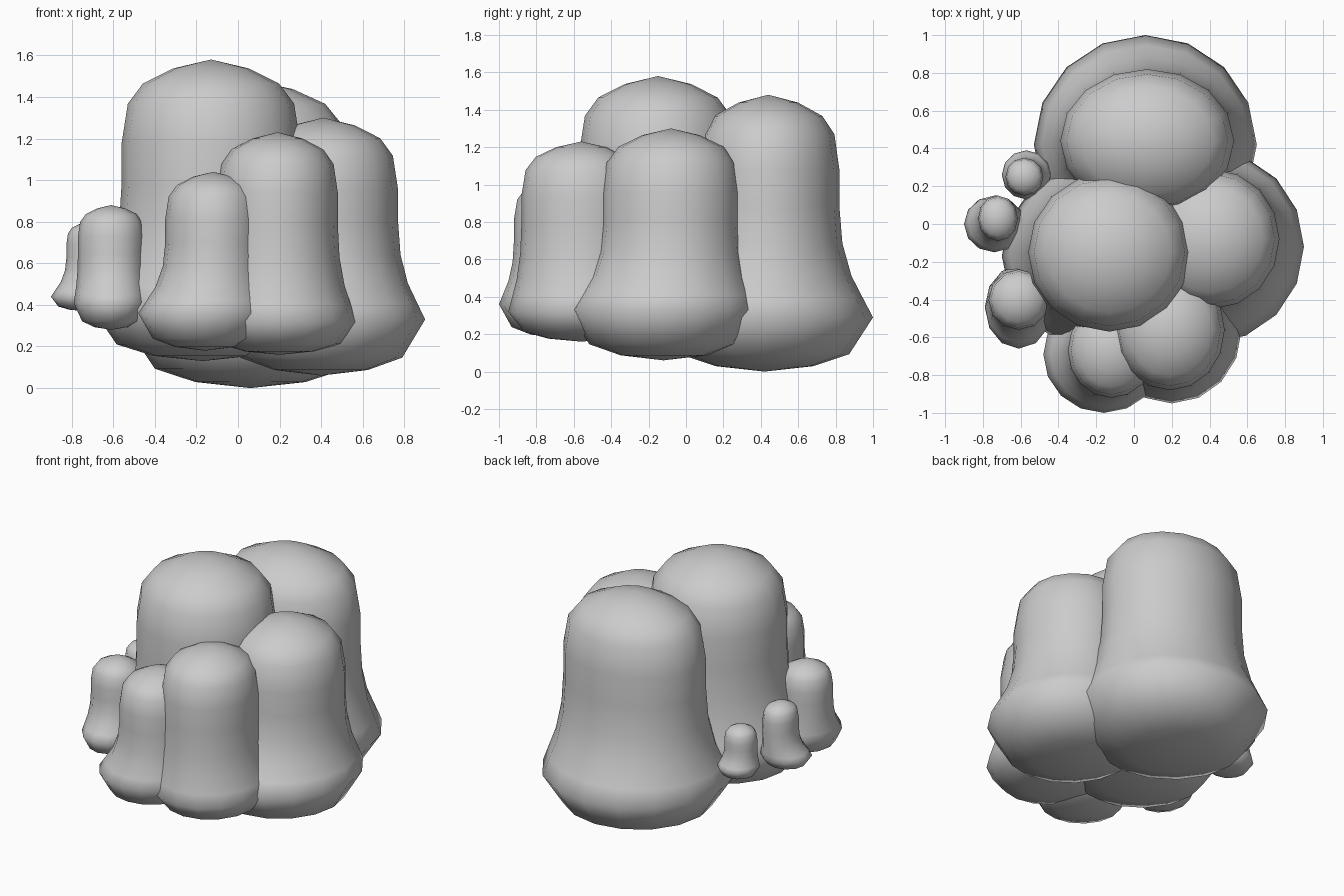
import bpy, bmesh
from math import sin, cos, pi

if "Cube" in bpy.data.objects:
    bpy.data.objects.remove(bpy.data.objects["Cube"])

# Section curves: underside (height fraction, radius fraction),
# flared body (height fraction, weight of the base ellipse),
# domed cap (depth / top radius, radius fraction)
UNDER = [(0.1, 0.45), (0.32, 0.78), (1.0, 1.0)]
BODY = [(0.13, 0.7), (0.28, 0.36), (0.5, 0.09), (0.75, 0.0)]
CAP = [(0.95, 1.0), (0.5, 0.93), (0.27, 0.76), (0.1, 0.42)]


def lump(name, base, top, z0, zb, z1, sides=16):
    """Rounded pillar; base and top are ellipses (cx, cy, rx, ry)."""
    rt = (top[2] + top[3]) / 2
    shoulder = z1 - 0.95 * rt
    rings = [(z0 + f * (zb - z0), base, r) for f, r in UNDER]
    for f, w in BODY:
        mix = [w * b + (1 - w) * t for b, t in zip(base, top)]
        rings.append((zb + f * (shoulder - zb), mix, 1.0))
    rings += [(z1 - d * rt, top, r) for d, r in CAP]

    bm = bmesh.new()
    loops = []
    for z, (cx, cy, rx, ry), r in rings:
        loops.append([bm.verts.new((cx + rx * r * cos(2 * pi * i / sides),
                                    cy + ry * r * sin(2 * pi * i / sides), z))
                      for i in range(sides)])
    bottom = bm.verts.new((base[0], base[1], z0))
    tip = bm.verts.new((top[0], top[1], z1))
    for i in range(sides):
        j = (i + 1) % sides
        bm.faces.new((bottom, loops[0][j], loops[0][i]))
        bm.faces.new((tip, loops[-1][i], loops[-1][j]))
        for a, b in zip(loops, loops[1:]):
            bm.faces.new((a[i], a[j], b[j], b[i]))
    for f in bm.faces:
        f.smooth = True
    mesh = bpy.data.meshes.new(name)
    bm.to_mesh(mesh)
    bm.free()
    ob = bpy.data.objects.new(name, mesh)
    bpy.context.collection.objects.link(ob)
    return ob


# Large pillars
lump("main_pillar", (-0.17, -0.17, 0.53, 0.50), (-0.13, -0.15, 0.43, 0.42), 0.13, 0.38, 1.58)
lump("back_pillar", (0.06, 0.42, 0.59, 0.58), (0.07, 0.44, 0.46, 0.38), 0.0, 0.29, 1.48)
lump("right_pillar", (0.40, -0.12, 0.50, 0.51), (0.41, -0.08, 0.36, 0.37), 0.06, 0.33, 1.30)

# Front pillars
lump("front_right_pillar", (0.20, -0.56, 0.37, 0.39), (0.19, -0.56, 0.29, 0.32), 0.16, 0.32, 1.23)
lump("front_pillar", (-0.16, -0.69, 0.32, 0.31), (-0.12, -0.67, 0.23, 0.25), 0.18, 0.36, 1.04)

# Small side lumps
lump("left_front_lump", (-0.61, -0.44, 0.18, 0.22), (-0.61, -0.40, 0.16, 0.16), 0.28, 0.41, 0.88, 12)
lump("left_middle_lump", (-0.74, 0.00, 0.16, 0.15), (-0.72, 0.03, 0.105, 0.12), 0.37, 0.44, 0.80, 12)
lump("left_back_lump", (-0.57, 0.26, 0.13, 0.13), (-0.58, 0.25, 0.10, 0.10), 0.35, 0.42, 0.69, 12)
